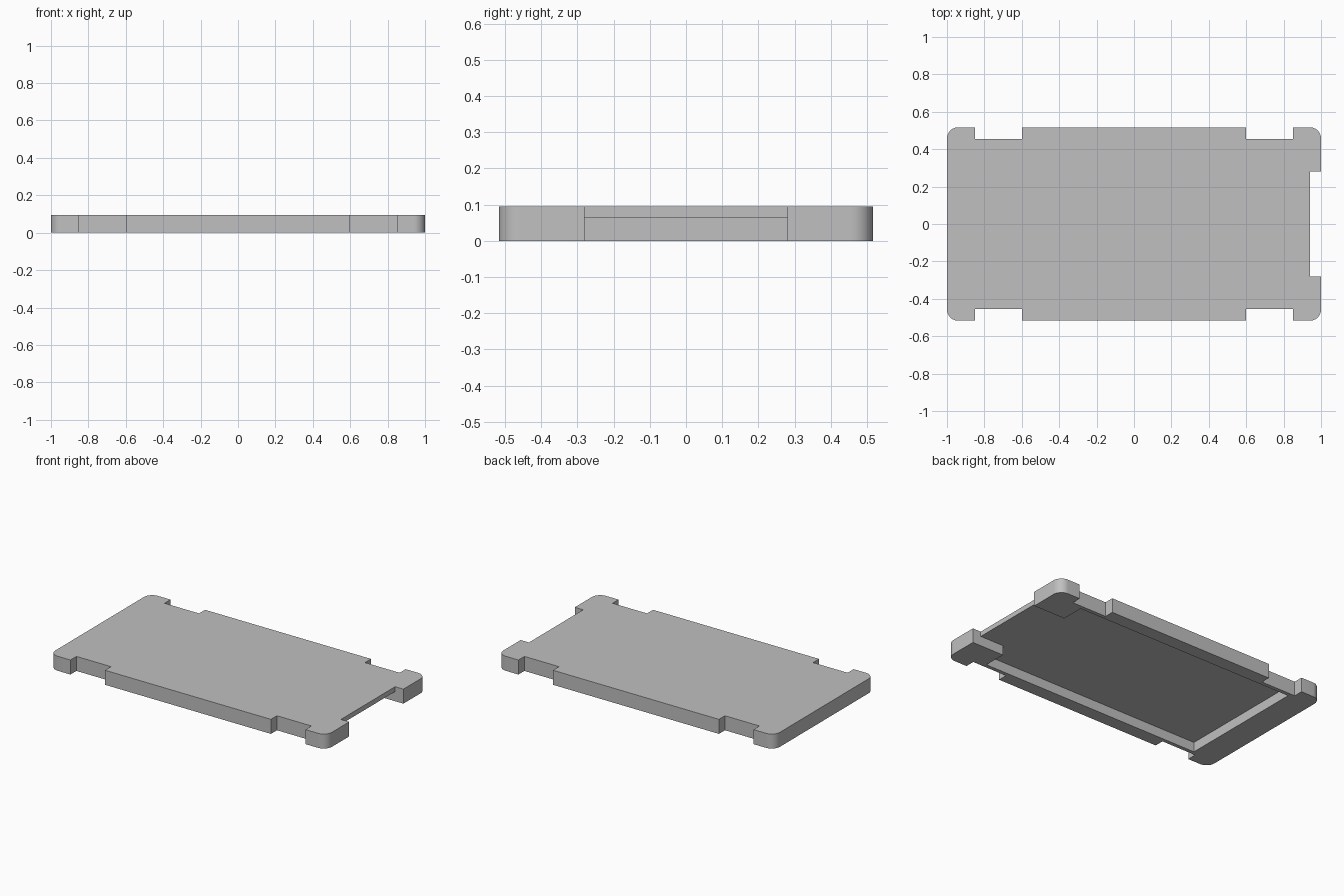
import bpy
import bmesh
from math import cos, sin, pi, radians

cube = bpy.data.objects.get("Cube")
if cube:
    bpy.data.objects.remove(cube, do_unlink=True)

HALF_X, HALF_Y, HEIGHT = 1.0, 0.517, 0.095
RADIUS, SEGMENTS = 0.06, 10
SIDE_NOTCH = (0.6, 0.85, 0.455)      # start x, end x, wall y
END_NOTCH = (0.94, 0.28)             # wall x, half width
POCKET_TOP = 0.063

grey = bpy.data.materials.new("plain_grey")
grey.use_nodes = True
grey.diffuse_color = (0.53, 0.53, 0.53, 1)
grey.node_tree.nodes["Principled BSDF"].inputs["Base Color"].default_value = (0.53, 0.53, 0.53, 1)


def prism(name, outline, bottom, top):
    """Extrude a flat outline between two heights."""
    bm = bmesh.new()
    face = bm.faces.new([bm.verts.new((x, y, bottom)) for x, y in outline])
    lifted = bmesh.ops.extrude_face_region(bm, geom=[face])["geom"]
    verts = [v for v in lifted if isinstance(v, bmesh.types.BMVert)]
    bmesh.ops.translate(bm, verts=verts, vec=(0, 0, top - bottom))
    bmesh.ops.recalc_face_normals(bm, faces=bm.faces)
    mesh = bpy.data.meshes.new(name)
    bm.to_mesh(mesh)
    bm.free()
    mesh.materials.append(grey)
    obj = bpy.data.objects.new(name, mesh)
    bpy.context.collection.objects.link(obj)
    return obj


def mirrored(half):
    """Complete an upper half outline with its lower mirror image."""
    return half + [(x, -y) for x, y in reversed(half)]


def corner(side):
    """Rounded corner at the +x or -x end, running toward -x."""
    start = 0 if side > 0 else pi / 2
    angles = [start + pi / 2 * i / SEGMENTS for i in range(SEGMENTS + 1)]
    return [(side * (HALF_X - RADIUS) + RADIUS * cos(a),
             HALF_Y - RADIUS + RADIUS * sin(a)) for a in angles]


# Tray outline: notched end, rounded corners and two notches per long side
near, far, wall = SIDE_NOTCH
notch = [(far, HALF_Y), (far, wall), (near, wall), (near, HALF_Y)]
end_x, end_y = END_NOTCH
half = ([(end_x, end_y), (HALF_X, end_y)] + corner(1) + notch
        + [(-x, y) for x, y in reversed(notch)] + corner(-1))
tray = prism("tray", mirrored(half), 0, HEIGHT)

# Underside pocket, opening through the notched end
pocket = prism("pocket_cutter",
               mirrored([(1.1, end_y), (0.77, end_y), (0.77, 0.43), (-0.82, 0.43)]),
               -0.1, POCKET_TOP)
pocket.hide_render = True

cut = tray.modifiers.new("pocket", "BOOLEAN")
cut.operation = "DIFFERENCE"
cut.solver = "EXACT"
cut.object = pocket

bpy.ops.object.select_all(action="DESELECT")
tray.select_set(True)
bpy.context.view_layer.objects.active = tray
bpy.ops.object.modifier_apply(modifier=cut.name)
bpy.data.objects.remove(pocket, do_unlink=True)
bpy.ops.object.shade_smooth_by_angle(angle=radians(30))
